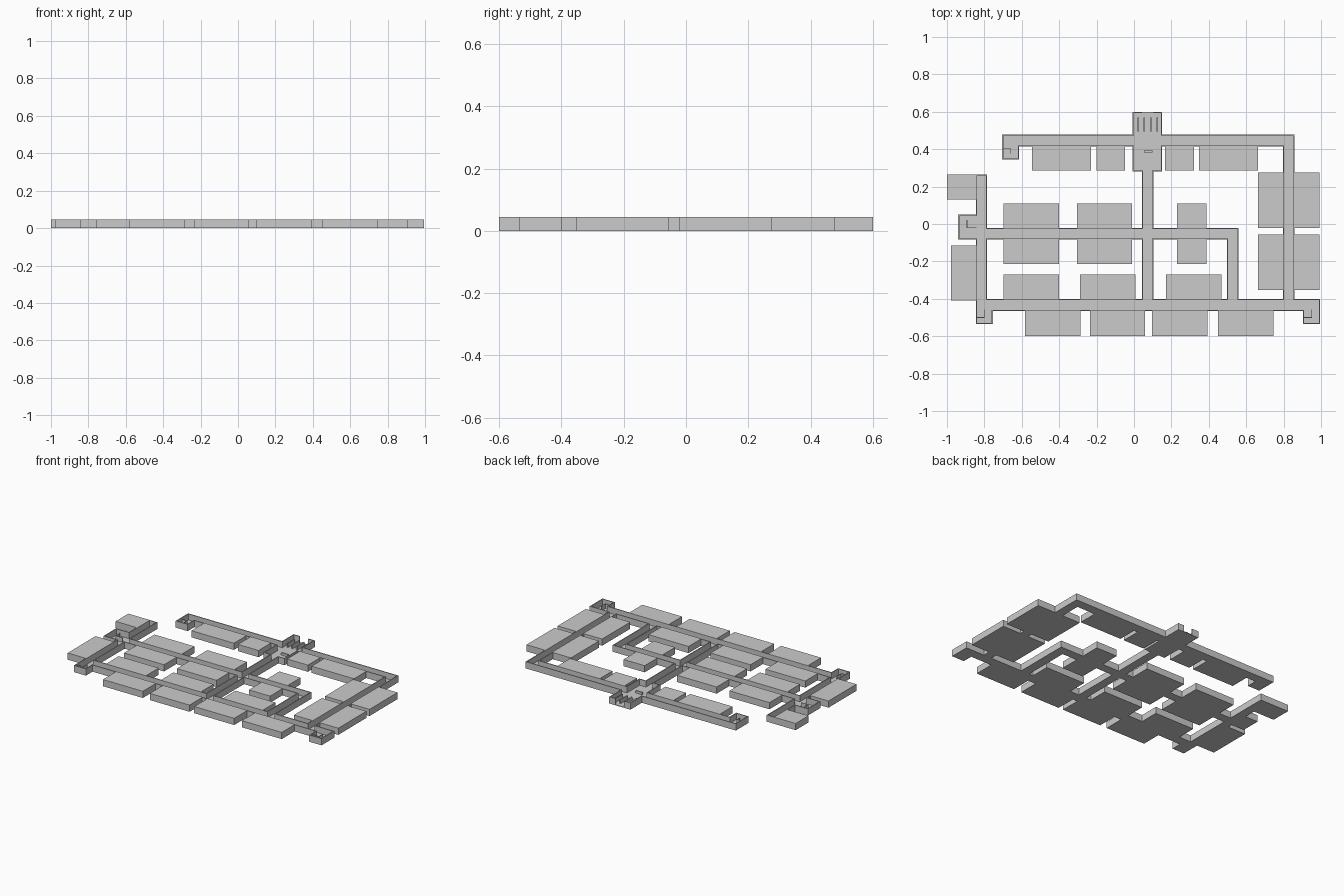
import bpy, bmesh

if "Cube" in bpy.data.objects:
    bpy.data.objects.remove(bpy.data.objects["Cube"])

H, FLOOR, T = 0.045, 0.004, 0.006   # wall height, floor slab, wall thickness

# Walkable areas: x0, y0, x1, y1
corridors = [
    (-0.705, 0.415, 0.857, 0.478),    # north hall
    (0.797, -0.43, 0.857, 0.478),     # east hall
    (-0.845, -0.465, 0.995, -0.40),   # south hall
    (-0.845, -0.43, -0.785, 0.265),   # west hall
    (-0.82, -0.083, 0.56, -0.022),    # middle hall
    (0.497, -0.43, 0.56, -0.022),     # short link
    (0.043, -0.43, 0.103, 0.30),      # central spine
    (-0.007, 0.28, 0.15, 0.60),       # entrance lobby
    (-0.705, 0.345, -0.615, 0.478),   # stairwells
    (-0.94, -0.083, -0.82, 0.05),
    (-0.845, -0.535, -0.755, -0.40),
    (0.903, -0.535, 0.995, -0.40),
]
DOOR = (0.042, 0.105)


def inside(x, y):
    return any(a < x < c and b < y < d for a, b, c, d in corridors)


def is_wall(x, y):
    if y > 0.60 - T and DOOR[0] < x < DOOR[1]:
        return False
    s = T * 0.98
    return any(not inside(x + i * s, y + j * s)
               for i in (-1, 0, 1) for j in (-1, 0, 1))


def to_object(bm, name):
    me = bpy.data.meshes.new(name)
    bm.to_mesh(me)
    bm.free()
    ob = bpy.data.objects.new(name, me)
    bpy.context.collection.objects.link(ob)
    return ob


def box(name, x0, y0, x1, y1, z0=0.0, z1=H):
    bm = bmesh.new()
    bmesh.ops.create_cube(bm, size=1)
    for v in bm.verts:
        v.co = (x1 if v.co.x > 0 else x0, y1 if v.co.y > 0 else y0,
                z1 if v.co.z > 0 else z0)
    return to_object(bm, name)


# Corridor network: merged floor slab with thin walls round its outline
def lines(vals, extra=()):
    return sorted({round(v + o, 4) for v in vals for o in (-T, 0, T)} | set(extra))


xs = lines([v for r in corridors for v in (r[0], r[2])], DOOR)
ys = lines([v for r in corridors for v in (r[1], r[3])])
bm = bmesh.new()
grid = {}


def vert(i, j):
    if (i, j) not in grid:
        grid[i, j] = bm.verts.new((xs[i], ys[j], 0))
    return grid[i, j]


for i in range(len(xs) - 1):
    for j in range(len(ys) - 1):
        if inside((xs[i] + xs[i + 1]) / 2, (ys[j] + ys[j + 1]) / 2):
            bm.faces.new([vert(i, j), vert(i + 1, j),
                          vert(i + 1, j + 1), vert(i, j + 1)])


def raise_faces(faces, dz, keep):
    res = bmesh.ops.extrude_face_region(bm, geom=faces, use_keep_orig=keep)["geom"]
    bmesh.ops.translate(bm, vec=(0, 0, dz),
                        verts=[g for g in res if isinstance(g, bmesh.types.BMVert)])
    if not keep:
        old = [f for f in faces if f.is_valid]
        if old:
            bmesh.ops.delete(bm, geom=old, context='FACES')
    return [g for g in res if isinstance(g, bmesh.types.BMFace)]


top = raise_faces(bm.faces[:], FLOOR, True)
tops = [f for f in bm.faces if all(abs(v.co.z - FLOOR) < 1e-5 for v in f.verts)]
walls = [f for f in tops if is_wall(*f.calc_center_median().xy)]
raise_faces(walls, H - FLOOR, False)
bmesh.ops.recalc_face_normals(bm, faces=bm.faces[:])
bmesh.ops.dissolve_limit(bm, angle_limit=0.01, verts=bm.verts[:], edges=bm.edges[:])
bmesh.ops.triangulate(bm, faces=[f for f in bm.faces if len(f.verts) > 4])
to_object(bm, "corridors")

# Room blocks, in rows: (y0, y1, x spans)
rows = {
    "north_room": (0.285, 0.415, [(-0.545, -0.23), (-0.2, -0.047), (0.165, 0.32), (0.347, 0.662)]),
    "middle_upper_room": (-0.022, 0.11, [(-0.697, -0.4), (-0.305, -0.01), (0.23, 0.387)]),
    "middle_lower_room": (-0.213, -0.083, [(-0.697, -0.4), (-0.305, -0.01), (0.23, 0.387)]),
    "lower_room": (-0.40, -0.27, [(-0.697, -0.4), (-0.29, 0.007), (0.17, 0.467)]),
    "south_room": (-0.60, -0.465, [(-0.583, -0.287), (-0.235, 0.06), (0.095, 0.392), (0.45, 0.745)]),
    "east_room_a": (-0.022, 0.275, [(0.662, 0.797), (0.857, 0.992)]),
    "east_room_b": (-0.353, -0.055, [(0.662, 0.797), (0.857, 0.992)]),
    "west_room_a": (0.13, 0.265, [(-1.0, -0.845)]),
    "west_room_b": (-0.41, -0.115, [(-0.978, -0.845)]),
}
for name, (y0, y1, spans) in rows.items():
    for x0, x1 in spans:
        box(name, x0, y0, x1, y1)

# Lobby gates and desk
for x in (0.022, 0.055, 0.09, 0.125):
    box("gate", x - 0.004, 0.495, x + 0.004, 0.57, 0, 0.03)
box("desk", 0.053, 0.382, 0.1, 0.392, 0, 0.02)

# L-shaped stairwell dividers: corner x, y, then arm ends
for x, y, xe, ye in [(-0.662, 0.405, -0.70, 0.38), (-0.893, -0.02, -0.845, 0.02),
                     (-0.80, -0.50, -0.84, -0.46), (0.95, -0.50, 0.91, -0.46)]:
    h = 0.002
    box("stair_divider", min(x, xe) - h, y - h, max(x, xe) + h, y + h, 0, 0.035)
    box("stair_divider", x - h, min(y, ye) - h, x + h, max(y, ye) + h, 0, 0.035)
